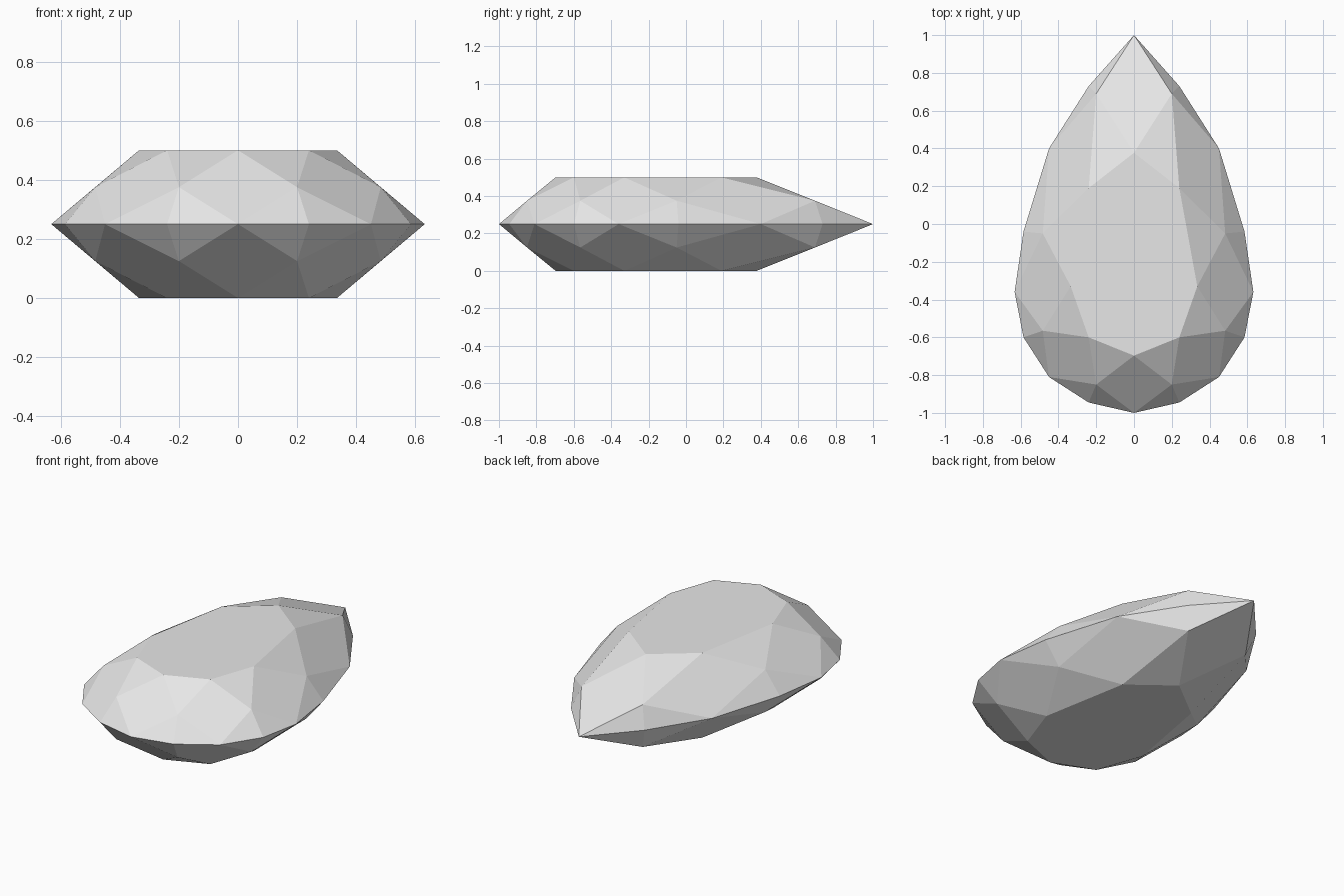
import bpy
import bmesh

cube = bpy.data.objects.get("Cube")
if cube:
    bpy.data.objects.remove(cube, do_unlink=True)

# One grey stone material
grey = bpy.data.materials.new("stone_grey")
grey.use_nodes = True
colour = (0.8, 0.8, 0.8, 1.0)
grey.diffuse_color = colour
grey.node_tree.nodes["Principled BSDF"].inputs["Base Color"].default_value = colour

# Half outlines of the pear shape, from the blunt front to the pointed back
GIRDLE = [(0, -1), (0.24, -0.945), (0.45, -0.81), (0.585, -0.6), (0.632, -0.36),
          (0.585, -0.04), (0.45, 0.4), (0.24, 0.73), (0, 1)]
MIDDLE = [(0.2, -0.85), (0.483, -0.565), (0.483, -0.05), (0.2, 0.69)]
TABLE = [(0, -0.697), (0.24, -0.6), (0.335, -0.33), (0.24, 0.19), (0, 0.377)]
GIRDLE_Z = 0.25
SIDES = 8


def ring(bm, half, z):
    """Mirror a half outline in x and add it as a closed ring of vertices."""
    mirrored = [(-x, y) for x, y in reversed(half) if x > 0]
    return [bm.verts.new((x, y, z)) for x, y in half + mirrored]


def add_facets(bm, girdle, direction):
    """Cut one side of the stone: table, star, kite and girdle facets."""
    middle = ring(bm, MIDDLE, GIRDLE_Z + direction * 0.125)
    table = ring(bm, TABLE, GIRDLE_Z + direction * 0.25)
    bm.faces.new(table)
    for i in range(SIDES):
        m, g = middle[i], girdle[2 * i + 1]
        nxt = (i + 1) % SIDES
        bm.faces.new((table[i], m, table[nxt]))
        bm.faces.new((table[i], middle[i - 1], girdle[2 * i], m))
        bm.faces.new((m, girdle[2 * i], g))
        bm.faces.new((m, g, girdle[2 * nxt]))


# Faceted gemstone, the same cut above and below the girdle
bm = bmesh.new()
girdle_ring = ring(bm, GIRDLE, GIRDLE_Z)
for side in (1, -1):
    add_facets(bm, girdle_ring, side)
bmesh.ops.recalc_face_normals(bm, faces=bm.faces)

mesh = bpy.data.meshes.new("pear_gemstone")
bm.to_mesh(mesh)
bm.free()
mesh.materials.append(grey)
gem = bpy.data.objects.new("pear_gemstone", mesh)
bpy.context.collection.objects.link(gem)
